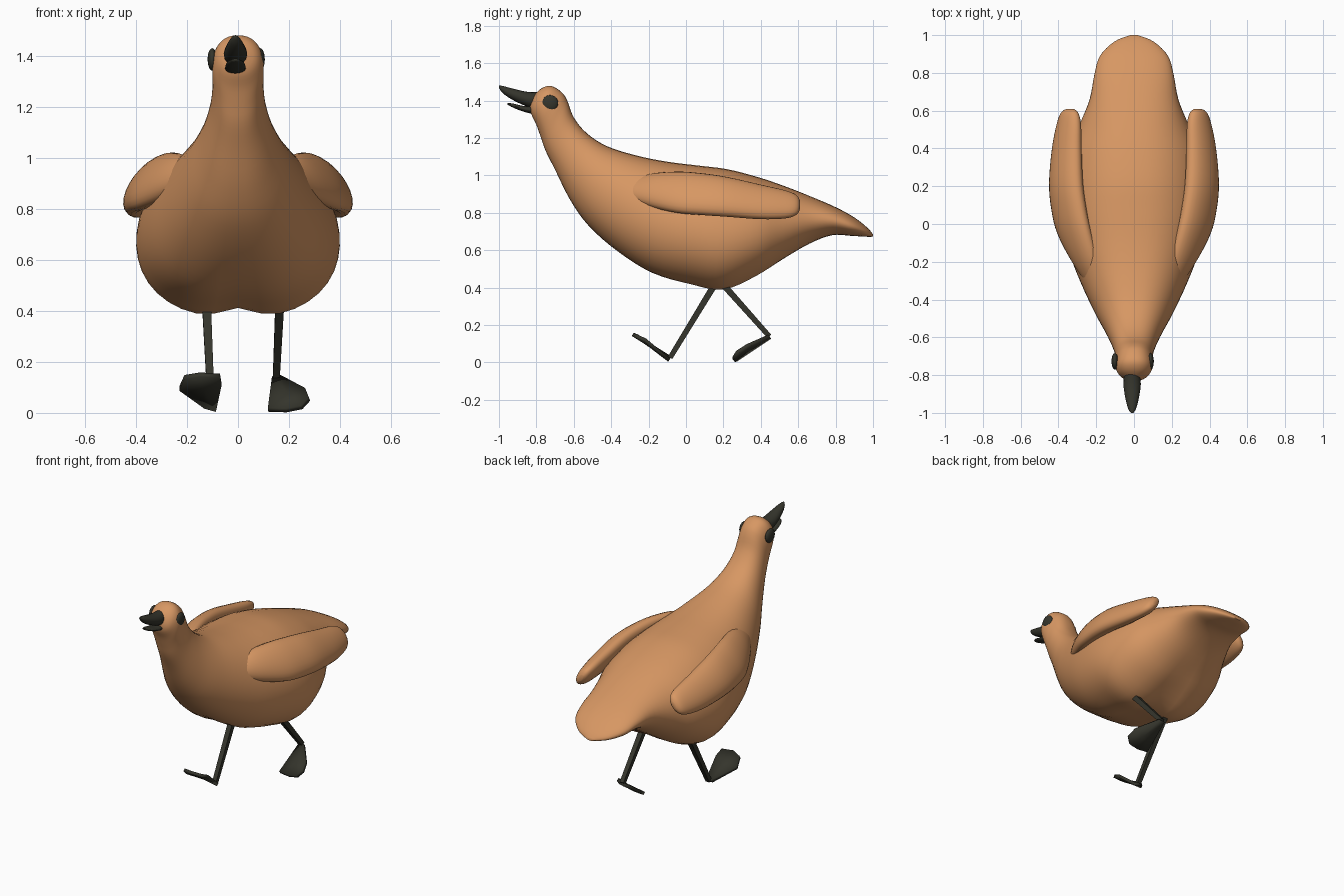
import bpy, bmesh, math
from mathutils import Vector

if "Cube" in bpy.data.objects:
    bpy.data.objects.remove(bpy.data.objects["Cube"])


def material(name, rgb):
    m = bpy.data.materials.new(name)
    m.diffuse_color = (*rgb, 1)
    m.use_nodes = True
    m.node_tree.nodes["Principled BSDF"].inputs["Base Color"].default_value = m.diffuse_color
    return m


TAN = material("tan_feathers", (0.68, 0.31, 0.125))
DARK = material("dark_horn", (0.035, 0.035, 0.025))


def finish(name, bm, mat, angle=60):
    bmesh.ops.recalc_face_normals(bm, faces=bm.faces)
    me = bpy.data.meshes.new(name)
    bm.to_mesh(me)
    bm.free()
    me.materials.append(mat)
    ob = bpy.data.objects.new(name, me)
    bpy.context.collection.objects.link(ob)
    bpy.ops.object.select_all(action='DESELECT')
    ob.select_set(True)
    bpy.context.view_layer.objects.active = ob
    bpy.ops.object.shade_smooth_by_angle(angle=math.radians(angle))
    return ob


def spline(rows, steps):
    """Catmull-Rom interpolation of rows of numbers."""
    out = []
    for i in range(len(rows) - 1):
        p0, p1 = rows[max(i - 1, 0)], rows[i]
        p2, p3 = rows[i + 1], rows[min(i + 2, len(rows) - 1)]
        for s in range(steps):
            t = s / steps
            out.append([0.5 * (2 * b + (c - a) * t + (2 * a - 5 * b + 4 * c - d) * t * t
                               + (3 * b - a - 3 * c + d) * t ** 3)
                        for a, b, c, d in zip(p0, p1, p2, p3)])
    return out + [list(rows[-1])]


def loft(name, rings, mat, angle=60):
    bm = bmesh.new()
    loops = [[bm.verts.new(p) for p in ring] for ring in rings]
    n = len(loops[0])
    for a, b in zip(loops, loops[1:]):
        for i in range(n):
            j = (i + 1) % n
            bm.faces.new((a[i], a[j], b[j], b[i]))
    bm.faces.new(loops[0])
    bm.faces.new(loops[-1])
    return finish(name, bm, mat, angle)


def upright_ring(row, n=40, power=0.84, cx=0.0):
    """Ring between a top and a bottom point: pear shape, optional belly crease."""
    ty, tz, by, bz, w, pear, crease = row
    pts = []
    for i in range(n):
        a = 2 * math.pi * i / n
        c, s = math.cos(a), math.sin(a)
        x = w * math.copysign(abs(s) ** power, s) * (1 - pear * c)
        y = (ty + by) / 2 + c * (ty - by) / 2
        z = (tz + bz) / 2 + c * (tz - bz) / 2
        if c < 0:
            z += crease * math.exp(-(x / 0.09) ** 2)
        pts.append((x + cx, y, z))
    return pts


# Body, neck, head and tail: top y, top z, bottom y, bottom z, half width, pear, crease
body = [
    (-.812, 1.43, -.835, 1.385, .02, 0, 0),
    (-.77, 1.467, -.828, 1.33, .072, 0, 0),
    (-.72, 1.478, -.80, 1.27, .098, 0, 0),
    (-.665, 1.445, -.775, 1.20, .1, 0, 0),
    (-.635, 1.40, -.75, 1.13, .1, 0, 0),
    (-.60, 1.31, -.70, 1.03, .112, 0, 0),
    (-.53, 1.225, -.62, .87, .148, 0, 0),
    (-.42, 1.155, -.52, .73, .205, .02, 0),
    (-.26, 1.105, -.36, .58, .28, .04, .01),
    (-.10, 1.073, -.18, .463, .345, .06, .025),
    (.07, 1.052, .02, .402, .388, .08, .035),
    (.22, 1.033, .20, .372, .395, .1, .04),
    (.38, .992, .38, .45, .36, .1, .03),
    (.52, .945, .52, .545, .292, .06, .01),
    (.66, .89, .66, .635, .235, 0, 0),
    (.80, .83, .78, .68, .21, 0, 0),
    (.90, .775, .88, .677, .18, 0, 0),
    (.97, .72, .96, .672, .105, 0, 0),
    (1.0, .685, 1.0, .672, .02, 0, 0),
]
loft("body", [upright_ring(r) for r in spline(body, 4)], TAN)

# Beak halves
upper = [(-.78, 1.445, -.78, 1.35, .04, 0, 0), (-.85, 1.447, -.85, 1.368, .046, 0, 0),
         (-.93, 1.465, -.93, 1.405, .034, 0, 0), (-.98, 1.478, -.98, 1.44, .02, 0, 0),
         (-1.0, 1.48, -1.0, 1.468, .006, 0, 0)]
lower = [(-.78, 1.37, -.78, 1.32, .04, 0, 0), (-.86, 1.37, -.86, 1.338, .04, 0, 0),
         (-.92, 1.383, -.92, 1.36, .034, 0, 0), (-.955, 1.388, -.955, 1.378, .014, 0, 0)]
for name, rows in (("upper_beak", upper), ("lower_beak", lower)):
    loft(name, [upright_ring(r, 16, 1, -.01) for r in spline(rows, 3)], DARK)

# Wings: y, centre x, centre z, half length and half thickness of the tilted section
wing = [(-.34, .20, .92, .04, .03), (-.2, .255, .92, .10, .055), (-.05, .315, .91, .13, .06),
        (.08, .345, .90, .132, .062), (.22, .36, .885, .125, .062), (.4, .356, .858, .108, .056),
        (.53, .345, .845, .088, .046), (.59, .341, .842, .062, .032), (.61, .338, .842, .025, .012)]
for side, sx in (("left", -1), ("right", 1)):
    rings = []
    for y, cx, cz, hl, ht in spline(wing, 4):
        ring = []
        for i in range(24):
            a = 2 * math.pi * i / 24
            u, v = hl * math.cos(a), ht * math.sin(a)
            ring.append((sx * (cx - .6 * u + .8 * v), y, cz + .8 * u + .6 * v))
        rings.append(ring)
    loft(side + "_wing", rings, TAN)

    # Eyes
    bm = bmesh.new()
    bmesh.ops.create_uvsphere(bm, u_segments=20, v_segments=12, radius=1)
    bmesh.ops.scale(bm, vec=(.018, .044, .044), verts=bm.verts)
    bmesh.ops.translate(bm, vec=(sx * .094 - .007, -.727, 1.385), verts=bm.verts)
    finish(side + "_eye", bm, DARK)


# Legs and webbed feet, caught mid stride
def leg(name, hip, heel, outline):
    hip, heel = Vector(hip), Vector(heel)
    d = (heel - hip).normalized()
    u = Vector((1, 0, 0))
    v = d.cross(u).normalized()
    loft(name + "_leg", [[p + r * (math.cos(a) * u + math.sin(a) * v)
                          for a in [math.pi / 4 + k * math.pi / 2 for k in range(4)]]
                         for p, r in ((hip, .025), (heel, .019))], DARK, 30)
    bm = bmesh.new()
    centre = bm.verts.new(sum((Vector(p) for p in outline), Vector()) / len(outline))
    vs = [bm.verts.new(p) for p in outline]
    for i in range(len(vs)):
        bm.faces.new((centre, vs[i], vs[(i + 1) % len(vs)]))
    foot = finish(name + "_foot", bm, DARK, 30)
    mod = foot.modifiers.new("thickness", 'SOLIDIFY')
    mod.thickness, mod.offset = .02, 0


leg("left", (-.125, .18, .46), (-.105, -.085, .025),
    [(-.085, -.09, .012), (-.065, -.22, .12), (-.07, -.275, .145), (-.15, -.285, .15),
     (-.21, -.26, .14), (-.23, -.2, .095), (-.13, -.085, .025)])
leg("right", (.165, .16, .46), (.15, .445, .14),
    [(.135, .45, .135), (.17, .445, .14), (.265, .33, .09), (.28, .275, .055),
     (.25, .255, .022), (.19, .255, .01), (.118, .265, .012)])
